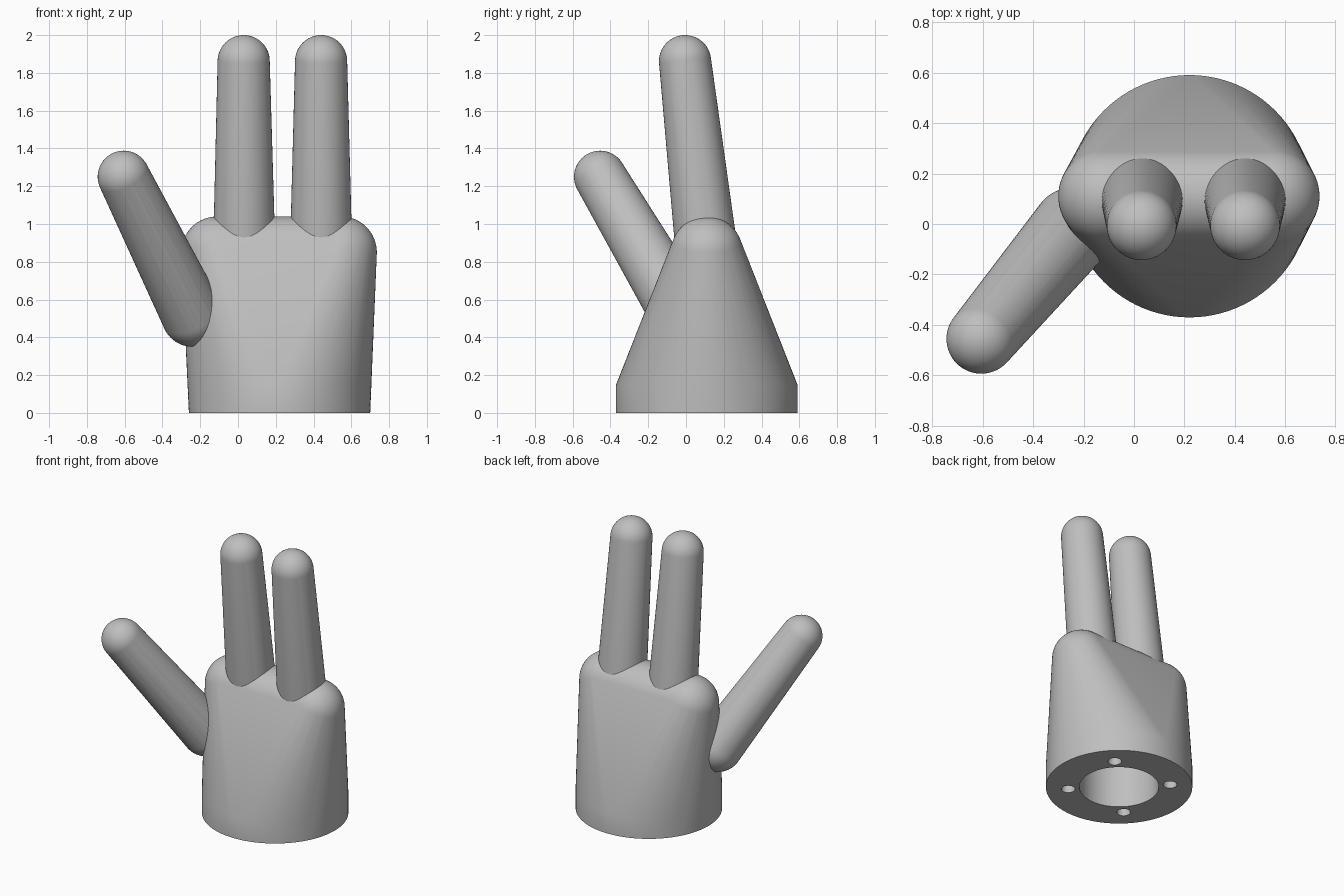
import bpy, bmesh, math
from mathutils import Matrix, Vector

cube = bpy.data.objects.get("Cube")
if cube:
    bpy.data.objects.remove(cube, do_unlink=True)

GREY = (0.52, 0.52, 0.52, 1)
mat = bpy.data.materials.new("plain grey")
mat.use_nodes = True
mat.diffuse_color = GREY
mat.node_tree.nodes["Principled BSDF"].inputs["Base Color"].default_value = GREY

WRIST = Vector((0.22, 0.11, 0))


def add_ball(bm, center, radius):
    bmesh.ops.create_uvsphere(bm, u_segments=64, v_segments=32, radius=radius,
                              matrix=Matrix.Translation(center))


def add_cylinder(bm, center, radius, bottom, top, sides=96):
    middle = Vector(center) + Vector((0, 0, (bottom + top) / 2))
    bmesh.ops.create_cone(bm, cap_ends=True, segments=sides, radius1=radius,
                          radius2=radius, depth=top - bottom,
                          matrix=Matrix.Translation(middle))


def finish(bm, name):
    bmesh.ops.recalc_face_normals(bm, faces=bm.faces[:])
    mesh = bpy.data.meshes.new(name)
    bm.to_mesh(mesh)
    bm.free()
    mesh.materials.append(mat)
    obj = bpy.data.objects.new(name, mesh)
    bpy.context.collection.objects.link(obj)
    return obj


def wrap(bm):
    """Keep only the convex skin around everything in bm."""
    points = [v.co.copy() for v in bm.verts]
    bm.clear()
    verts = [bm.verts.new(p) for p in points]
    bmesh.ops.remove_doubles(bm, verts=verts, dist=0.0005)
    bmesh.ops.convex_hull(bm, input=bm.verts[:])
    loose = [v for v in bm.verts if not v.link_faces]
    bmesh.ops.delete(bm, geom=loose, context='VERTS')


def select(obj):
    bpy.ops.object.select_all(action='DESELECT')
    obj.select_set(True)
    bpy.context.view_layer.objects.active = obj


def smooth(obj):
    select(obj)
    bpy.ops.object.shade_smooth_by_angle(angle=math.radians(35))


# Palm: round wrist blending into a rounded knuckle bar
bm = bmesh.new()
add_cylinder(bm, WRIST, 0.48, 0, 0.15)
for x in (-0.11, 0.545):
    add_ball(bm, (x, 0.11, 0.85), 0.19)
wrap(bm)
palm = finish(bm, "palm")

# Wrist socket and four diagonal screw holes, cut from below
bm = bmesh.new()
add_cylinder(bm, WRIST, 0.26, -0.1, 0.4)
for i in range(4):
    a = math.radians(45 + 90 * i)
    spot = WRIST + Vector((math.cos(a), math.sin(a), 0)) * 0.335
    add_cylinder(bm, spot, 0.045, -0.1, 0.3, 32)
cutter = finish(bm, "wrist_cutter")
cutter.hide_render = True
cut = palm.modifiers.new("wrist_holes", 'BOOLEAN')
cut.operation = 'DIFFERENCE'
cut.solver = 'EXACT'
cut.object = cutter
select(palm)
bpy.ops.object.modifier_apply(modifier=cut.name)
bpy.data.objects.remove(cutter, do_unlink=True)
smooth(palm)

# Tapered digits with rounded ends
digits = {
    "thumb": ((-0.24, -0.02, 0.515), (-0.605, -0.455, 1.25)),
    "inner_finger": ((0.033, 0.11, 0.85), (0.03, -0.005, 1.862)),
    "outer_finger": ((0.44, 0.11, 0.85), (0.44, -0.005, 1.862)),
}
for name, (base, tip) in digits.items():
    bm = bmesh.new()
    add_ball(bm, base, 0.165)
    add_ball(bm, tip, 0.138)
    wrap(bm)
    smooth(finish(bm, name))
